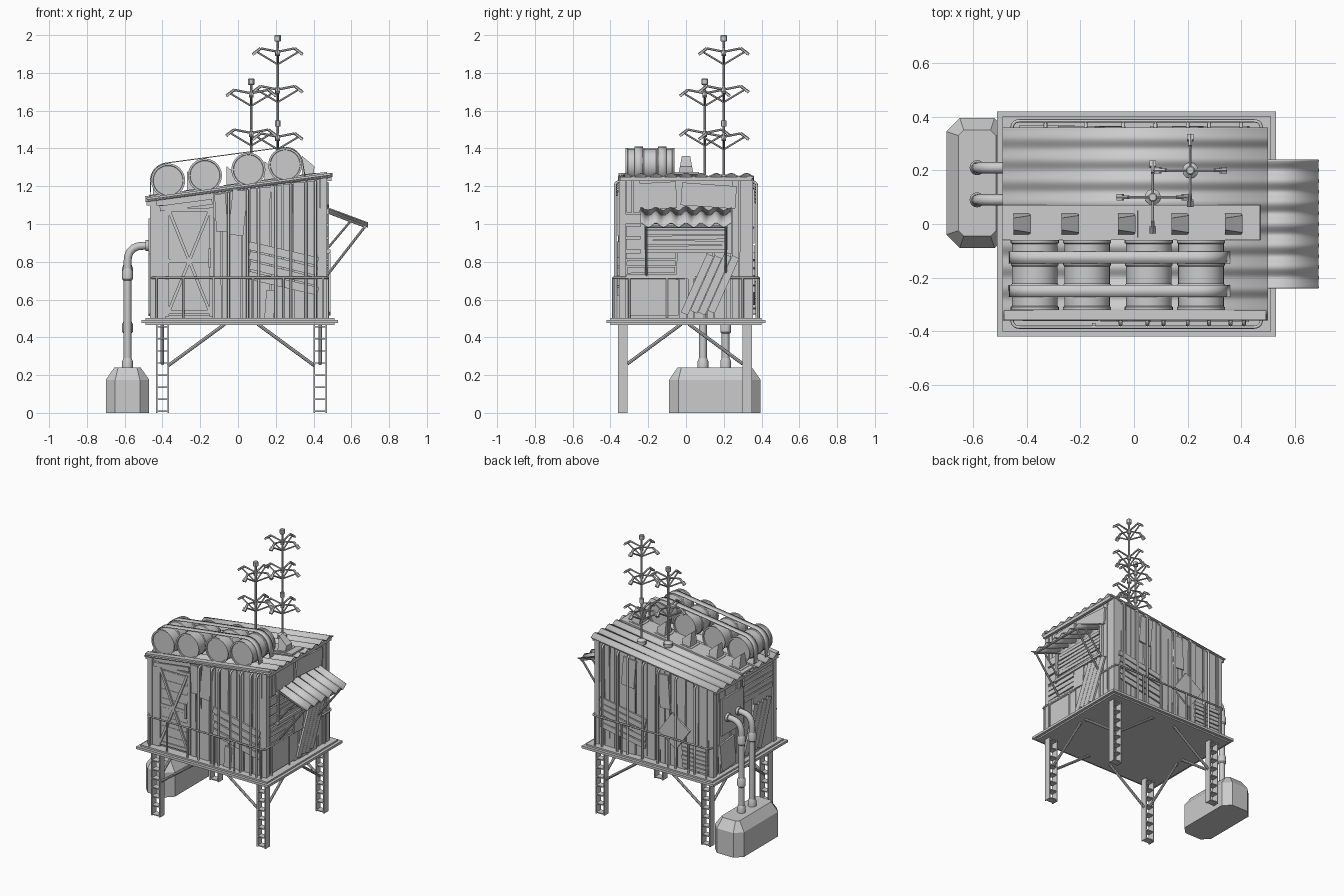
import bpy, bmesh, math, random
from mathutils import Matrix, Vector

if "Cube" in bpy.data.objects:
    bpy.data.objects.remove(bpy.data.objects["Cube"])
random.seed(4)
T = Matrix.Translation
R = lambda deg, ax: Matrix.Rotation(math.radians(deg), 4, ax)
rz = lambda x: 1.185 + 0.134 * x          # underside of the sloping roof
SLOPE = -math.degrees(math.atan(0.134))


class Part:
    """Collects primitives into one mesh object."""
    def __init__(s):
        s.bm = bmesh.new()

    def box(s, size, M):
        bmesh.ops.create_cube(s.bm, size=1, matrix=M @ Matrix.Diagonal((*size, 1)))

    def rod(s, a, b, r, n=8):
        a, b = Vector(a), Vector(b)
        M = T((a + b) / 2) @ (b - a).to_track_quat('Z', 'Y').to_matrix().to_4x4()
        bmesh.ops.create_cone(s.bm, cap_ends=True, segments=n, radius1=r, radius2=r, depth=(b - a).length, matrix=M)

    def loft(s, rings):
        vs = [[s.bm.verts.new(p) for p in ring] for ring in rings]
        n = len(vs[0])
        faces = [s.bm.faces.new((a[i], a[(i + 1) % n], b[(i + 1) % n], b[i]))
                 for a, b in zip(vs, vs[1:]) for i in range(n)]
        return faces + [s.bm.faces.new(vs[0][::-1]), s.bm.faces.new(vs[-1])]

    def lathe(s, prof, M, n=24):
        s.loft([[M @ Vector((r * math.cos(k * math.tau / n), r * math.sin(k * math.tau / n), h))
                 for k in range(n)] for r, h in prof])

    def sheet(s, rows):
        vs = [[s.bm.verts.new(p) for p in row] for row in rows]
        for a, b in zip(vs, vs[1:]):
            for i in range(len(a) - 1):
                s.bm.faces.new((a[i], b[i], b[i + 1], a[i + 1]))

    def done(s, name, smooth=False, thick=0):
        me = bpy.data.meshes.new(name)
        bmesh.ops.recalc_face_normals(s.bm, faces=s.bm.faces)
        s.bm.to_mesh(me)
        s.bm.free()
        ob = bpy.data.objects.new(name, me)
        bpy.context.collection.objects.link(ob)
        if thick:
            m = ob.modifiers.new("thickness", 'SOLIDIFY')
            m.thickness, m.offset = thick, 0
        if smooth:
            bpy.ops.object.select_all(action='DESELECT')
            ob.select_set(True)
            bpy.context.view_layer.objects.active = ob
            bpy.ops.object.shade_smooth_by_angle()


def tubes(name, paths, r, bend=0.04):
    """Round pipes along polylines with rounded corners."""
    cu = bpy.data.curves.new(name, 'CURVE')
    cu.dimensions, cu.bevel_depth, cu.bevel_resolution, cu.use_fill_caps = '3D', r, 2, True
    for path in paths:
        p = [Vector(q) for q in path]
        pts = [p[0]]
        for a, b, c in zip(p, p[1:], p[2:]):
            s, e = b + (a - b).normalized() * bend, b + (c - b).normalized() * bend
            pts += [s * (1 - t)**2 + b * 2 * t * (1 - t) + e * t * t for t in (0, .2, .4, .6, .8, 1)]
        pts.append(p[-1])
        sp = cu.splines.new('POLY')
        sp.points.add(len(pts) - 1)
        for q, v in zip(sp.points, pts):
            q.co = (*v, 1)
    bpy.context.collection.objects.link(bpy.data.objects.new(name, cu))


# Walls: turn about z and distance from the centre; boards use local u, z
WALL = {'front': (0, .335), 'right': (90, .455), 'back': (180, .335), 'left': (-90, .445)}

def board(p, wall, u, z, w, h, tilt=0, out=.01, t=.012):
    ang, d = WALL[wall]
    p.box((w, t, h), R(ang, 'Z') @ T((u, -d - out, z)) @ R(tilt, 'Y'))

def wall_top(wall, u):
    return rz({'front': u, 'back': -u, 'right': .45, 'left': -.45}[wall]) - .008

def planks(p, wall, u0, u1, z0=.5, z1=None, w=.05):
    u = u0
    while u < u1 - .01:
        ww = min(w * random.uniform(.7, 1.4), u1 - u)
        top = z1 or wall_top(wall, u + ww / 2)
        board(p, wall, u + ww / 2, (z0 + top) / 2, ww - .006, top - z0, random.uniform(-.5, .5), random.uniform(.004, .014))
        u += ww

def slats(p, wall, u0, u1, z0, z1, n, out=.016, tilt=0):
    h = (z1 - z0) / n
    for i in range(n):
        board(p, wall, (u0 + u1) / 2, z0 + h * (i + .5), (u1 - u0) * random.uniform(.94, 1), h * .82,
              tilt + random.uniform(-1, 1), out)

# Platform with stepped edge
p = Part()
for sx, sy, z0, z1 in ((1.0, .80, .465, .475), (1.04, .84, .475, .492), (1.0, .80, .492, .503)):
    p.box((sx, sy, z1 - z0), T((.01, 0, (z0 + z1) / 2)))
p.done("platform")

# Ladder-like legs and diagonal braces
p, b = Part(), Part()
for x, sx in ((-.40, 1), (.435, -1)):
    for y, sy in ((-.335, 1), (.325, -1)):
        for dx in (-.031, .031):
            p.box((.008, .05, .47), T((x + dx, y, .235)))
        for i in range(8):
            p.box((.06, .046, .007), T((x, y, .008 + i * .064)))
        b.rod((x + sx * .03, y, .25), (x + sx * .33, y, .47), .009)
        b.rod((x, y + sy * .025, .26), (x, y + sy * .31, .47), .009)
p.done("legs")
b.done("leg_braces", True)

# Hut core with sloping top
p = Part()
p.loft([[(x, y, z) for x, z in ((-.445, .5), (.455, .5), (.455, rz(.455)), (-.445, rz(-.445)))] for y in (-.335, .335)])
p.done("hut_core")

# Corner posts
p = Part()
for x in (-.448, .455):
    for y in (-.338, .338):
        p.box((.034, .034, rz(x) - .5), T((x, y, (rz(x) + .5) / 2)))
p.done("corner_posts")

# Front wall planks and patches
p = Part()
planks(p, 'front', -.13, .44)
board(p, 'front', 0, 1.06, .08, .24, 6, .022)
board(p, 'front', -.09, 1.06, .06, .2, -3, .022)
slats(p, 'front', .05, .43, .66, .87, 4, .024, 13)
board(p, 'front', .17, .575, .05, .15, 4, .022)
board(p, 'front', -.41, .8, .05, .6)
p.done("front_boards")

# Door with frame, cross brace and handle
p = Part()
board(p, 'front', -.26, .795, .24, .56, 0, .006)
for u in (-.375, -.14):
    board(p, 'front', u, .80, .022, .58, 0, .016)
for z in (.535, .805, 1.075):
    board(p, 'front', -.258, z, .22, .022, 0, .014)
for a in (-22, 22):
    board(p, 'front', -.258, .805, .016, .57, a, .02)
for i in range(8):
    board(p, 'front', -.258, .57 + i * .066, .2, .045, 0, .009)
slats(p, 'front', -.42, -.13, 1.082, 1.118, 1, .02, SLOPE)
board(p, 'front', -.15, .82, .014, .1, 0, .04)
p.done("door")

# Right wall: louvred window, patches and leaning boards
p = Part()
slats(p, 'right', -.22, .22, .86, 1.05, 7)
slats(p, 'right', -.32, -.24, .86, 1.06, 3)
slats(p, 'right', -.32, -.05, .7, .85, 4)
board(p, 'right', -.17, .61, .26, .19, 0, .012)
planks(p, 'right', -.04, .24, .5, .85)
board(p, 'right', 0, .78, .1, .14, 3, .02)
for i in range(4):
    board(p, 'right', .06 + i * .046, .68, .04, .34 - .02 * (i % 2), 24, .028)
planks(p, 'right', .24, .325)
board(p, 'right', -.15, 1.15, .2, .14, -3, .014)
board(p, 'right', .12, 1.15, .29, .12, 4, .02)
planks(p, 'right', -.32, -.24, 1.06)
for u in (-.23, .23):
    board(p, 'right', u, .96, .02, .24, 0, .018, .02)
board(p, 'right', 0, .855, .48, .018, 0, .02, .03)
p.done("right_boards")

# Back wall: planks, rotated plate, slanted boards and louvres
p = Part()
planks(p, 'back', -.44, .43)
slats(p, 'back', -.43, -.06, .60, .82, 5, .024, 10)
board(p, 'back', .16, .76, .17, .19, 35, .024)
slats(p, 'back', .22, .43, .52, .70, 6, .026)
board(p, 'back', -.2, 1.08, .1, .2, 5, .022)
board(p, 'back', .08, 1.02, .08, .24, -4, .022)
p.done("back_boards")

# Left wall: sheets, slats and leaning boards
p = Part()
planks(p, 'left', -.32, -.02)
slats(p, 'left', -.02, .32, .9, 1.1, 5)
planks(p, 'left', .0, .32, .5, .9, .07)
for i in range(4):
    board(p, 'left', .06 + i * .05, .69, .044, .34, 20, .024)
board(p, 'left', -.15, .9, .24, .26, 0, .022)
board(p, 'left', -.2, .62, .16, .2, -6, .022)
p.done("left_boards")

# Corrugated roof, ridge strip and edge trim
p = Part()
ys = [-.36 + i * .72 / 108 for i in range(109)]
p.sheet([[(x, y, rz(x) + .008 + .008 * math.cos(y * math.tau / .08)) for y in ys] for x in (-.49, .5)])
p.done("corrugated_roof", True, .006)
p = Part()
tilt = R(SLOPE, 'Y')
p.box((.97, .13, .012), T((-.01, .005, rz(-.01) + .022)) @ tilt)
for y in (-.34, .34):
    p.box((.985, .035, .012), T((.005, y, rz(.005) + .018 * (y < 0) - .004)) @ tilt)
for x in (-.475, .485):
    p.box((.02, .70, .022), T((x, 0, rz(x) - .012)))
p.done("roof_trim")

# Wedge roof vents with sunken openings
p = Part()
for x in (-.42, -.24, -.03, .17, .37):
    z = rz(x) + .025
    p.box((.09, .10, .012), T((x, 0, z)) @ tilt)
    quad = lambda a, b, za, zb, ya, yb: [(x + a, -ya, z + za), (x + b, -yb, z + zb), (x + b, yb, z + zb), (x + a, ya, z + za)]
    top = p.loft([quad(-.03, .03, 0, 0, .04, .04), quad(-.03, .035, .10, .045, .022, .032)])[-1]
    bmesh.ops.inset_individual(p.bm, faces=[top], thickness=.006, depth=-.02)
p.done("roof_vents")

# Four ribbed barrels across the roof
BX = (-.37, -.175, .055, .25)
p = Part()
prof = [(.078, .006), (.080, 0), (.09, 0), (.09, .01), (.085, .014), (.085, .08), (.089, .085), (.089, .093), (.085, .098)]
prof += [(r, .26 - h) for r, h in prof[::-1]]
for x in BX:
    p.lathe(prof, T((x, -.06, rz(x) + .095)) @ R(90, 'X'), 32)
p.done("barrels", True)

# Two straps tied over the barrels
p = Part()
arc = lambda x, a0, a1: [(x + .093 * math.cos(math.radians(a0 + (a1 - a0) * i / 10)),
                          rz(x) + .095 + .093 * math.sin(math.radians(a0 + (a1 - a0) * i / 10))) for i in range(11)]
path = [(-.465, rz(-.465) + .02)] + arc(BX[0], 180, 98) + arc(BX[3], 98, 10) + [(.355, rz(.355) + .02)]
for y in (-.125, -.25):
    p.sheet([[(x, y + d, z) for x, z in path] for d in (-.022, .022)])
p.done("barrel_straps", True, .005)

# Antenna masts with four-armed tiers
p = Part()
for mx, my, top, tiers in ((.21, .20, 2.0, (1.9, 1.7, 1.45)), (.07, .10, 1.77, (1.68, 1.47))):
    at = lambda z: T((mx, my, z))
    p.rod((mx, my, rz(mx)), (mx, my, top - .02), .007)
    p.lathe([(.012, -.035), (.017, -.03), (.017, -.004), (.013, 0)], at(top), 12)
    p.lathe([(.03, 0), (.03, .025), (.012, .04)], at(rz(mx) + .01), 12)
    for z in tiers:
        p.lathe([(.013, -.01), (.013, .022)], at(z), 10)
        for k in range(4):
            M = at(z) @ R(90 * k, 'Z')
            for a, b, r in (((0, 0, .012), (.09, 0, .03), .006), ((.09, 0, .03), (.132, 0, -.002), .008),
                            ((0, 0, -.055), (.105, 0, .008), .005)):
                p.rod(M @ Vector(a), M @ Vector(b), r, 6)
            p.box((.026, .024, .012), M @ T((.122, 0, .004)) @ R(38, 'Y'))
    if top == 2.0:
        p.lathe([(.015, 0), (.015, .032)], at(1.515), 12)
p.done("antennas", True)

# Awning and its struts
p = Part()
p.sheet([[(x, -.24 + i * .005, z + .011 * math.cos(i * .005 * math.tau / .08)) for i in range(97)]
         for x, z in ((.46, 1.08), (.688, .995))])
p.done("awning", True, .006)
p = Part()
for y in (-.21, .21):
    p.rod((.675, y, .99), (.465, y, .72), .007)
    p.rod((.60, y, 1.02), (.465, y, .86), .006)
    p.rod((.675, y, .985), (.465, y, 1.065), .006)
p.rod((.675, -.22, .985), (.675, .22, .985), .006)
p.done("awning_struts", True)

# Railing round front, right and back
rail = [(-.455, -.34, .715), (-.455, -.385, .715), (.475, -.385, .715), (.475, .385, .715), (-.455, .385, .715), (-.455, .34, .715)]
posts = [[(x, y, .5), (x, y, .715)] for x in (-.43, -.29, -.13, .08, .24, .45) for y in (-.385, .385)]
posts += [[(.475, y, .5), (.475, y, .715)] for y in (-.3, -.1, .1, .3)]
tubes("railing", [rail] + posts, .006, .03)

# Thin conduits up the walls, hooked in under the roof
hooks = [(x, s) for s, xs in ((-1, (-.05, .05, .11, .2, .28, .36, .41)), (1, (-.33, -.18, -.04, .08, .2, .28, .40))) for x in xs]
tubes("wall_conduits", [[(x, s * .375, .5), (x, s * .375, rz(x) - .015), (x, s * .335, rz(x) - .015)] for x, s in hooks], .007, .025)

# Chamfered tank with recessed panels
def octagon(i, z, c=.05):
    x0, x1, y0, y1 = -.70 + i, -.47 - i, -.09 + i, .395 - i
    return [(x0 + c, y0, z), (x1 - c, y0, z), (x1, y0 + c, z), (x1, y1 - c, z), (x1 - c, y1, z), (x0 + c, y1, z), (x0, y1 - c, z), (x0, y0 + c, z)]
p = Part()
f = p.loft([octagon(0, 0), octagon(0, .175), octagon(.045, .24, .02)])
bmesh.ops.inset_individual(p.bm, faces=[f[i] for i in (0, 2, 4, 6)], thickness=.018, depth=-.008)
p.done("tank")

# Two bent pipes from tank to wall, with sleeves
tubes("tank_pipes", [[(-.585, y, .23), (-.585, y, .885), (-.44, y, .885)] for y in (.09, .21)], .021, .085)
p = Part()
for y, zs in ((.09, (.245, .72)), (.21, (.245, .44, .74))):
    for z in zs:
        p.lathe([(.021, -.02), (.028, -.012), (.028, .03), (.021, .045)], T((-.585, y, z)), 16)
    p.lathe([(.029, 0), (.029, .025)], T((-.49, y, .885)) @ R(90, 'Y'), 16)
p.done("pipe_sleeves", True)
